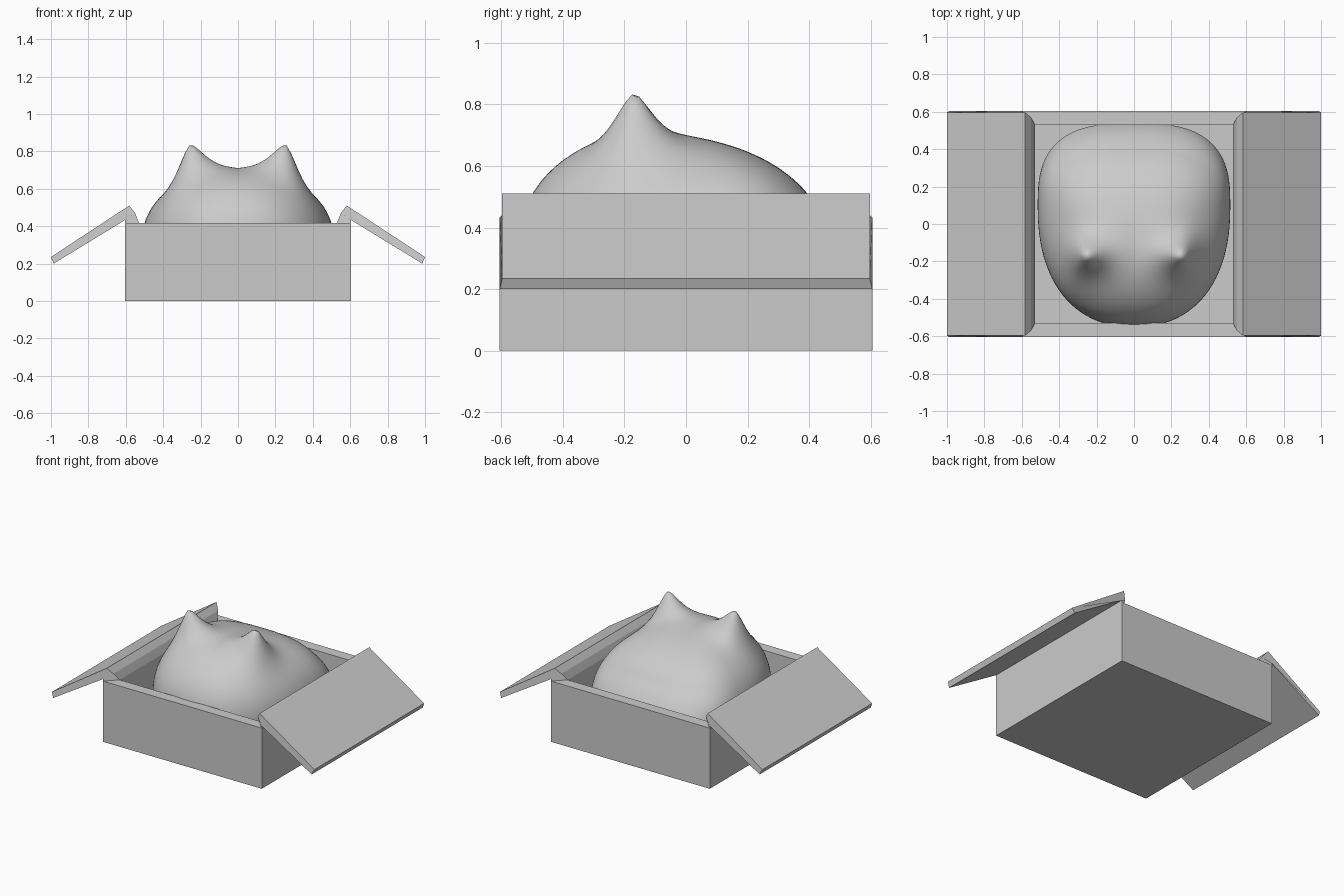
import bpy, bmesh, math

if "Cube" in bpy.data.objects:
    bpy.data.objects.remove(bpy.data.objects["Cube"])


def make(name, verts, faces, smooth=False):
    mesh = bpy.data.meshes.new(name)
    mesh.from_pydata(verts, [], faces)
    bm = bmesh.new()
    bm.from_mesh(mesh)
    bmesh.ops.recalc_face_normals(bm, faces=bm.faces)
    bm.to_mesh(mesh)
    bm.free()
    for p in mesh.polygons:
        p.use_smooth = smooth
    obj = bpy.data.objects.new(name, mesh)
    bpy.context.collection.objects.link(obj)
    return obj


# Open box: nested square loops from outer base to inner floor
OUT, INN, RIM, FLOOR = 0.605, 0.53, 0.418, 0.075
verts, faces = [], [(3, 2, 1, 0), (12, 13, 14, 15)]
for s, z in ((OUT, 0), (OUT, RIM), (INN, RIM), (INN, FLOOR)):
    verts += [(-s, -s, z), (s, -s, z), (s, s, z), (-s, s, z)]
for k in range(3):
    for i in range(4):
        j = (i + 1) % 4
        faces.append((4 * k + i, 4 * k + j, 4 * k + 4 + j, 4 * k + 4 + i))
make("box", verts, faces)

# Folded-out flaps: profile points (x, z, half length), mitred at the rim
profile = [(0.53, 0.418, 0.53), (0.55, 0.47, 0.57), (0.582, 0.51, 0.597),
           (1.0, 0.235, 0.597), (0.985, 0.2, 0.605), (0.605, 0.432, 0.605),
           (0.605, 0.418, 0.605)]
n = len(profile)
for side, name in ((1, "right_flap"), (-1, "left_flap")):
    verts = [(side * x, e * h, z) for e in (-1, 1) for x, z, h in profile]
    faces = [tuple(range(n)), tuple(range(n, 2 * n))]
    faces += [(i, (i + 1) % n, n + (i + 1) % n, n + i) for i in range(n)]
    make(name, verts, faces)


# Head: egg-shaped plan outline, domed, with two pulled-up ears
def outline(a):
    c, s = math.cos(a), math.sin(a)
    e, b = (2.8, 0.44) if s > 0 else (2.3, 0.65)
    x = 0.515 * math.copysign(abs(c) ** (2 / e), c)
    y = 0.1 + b * math.copysign(abs(s) ** (2 / e), s)
    return x, y


def ear(x, y):
    dx, dy = abs(x) - 0.26, y + 0.17
    dx /= 0.075 if dx > 0 else 0.115
    dy /= 0.095
    return 0.19 * math.exp(-math.hypot(dx, dy) ** 1.5)


def head_point(phi, a):
    r, c = math.sin(phi), math.cos(phi)
    x, y = outline(a)
    x, y = x * r, y * r
    if c < 0:
        return x, y, 0.3 - 0.22 * abs(c) ** 0.8
    z = 0.3 + 0.405 * c ** 0.88
    k = min(1, (z - 0.3) / 0.2)
    if y > 0:
        y *= 1 - 0.14 * k
    y -= 0.12 * (1 - r)
    return x, y, z + ear(x, y)


SEG, RINGS = 96, 64
verts = [head_point(0, 0)]
for i in range(1, RINGS):
    for j in range(SEG):
        verts.append(head_point(math.pi * i / RINGS, 2 * math.pi * j / SEG))
verts.append((0, 0, 0.08))
last = len(verts) - 1
faces = []
for j in range(SEG):
    k = (j + 1) % SEG
    faces.append((0, 1 + j, 1 + k))
    faces.append((last, last - SEG + k, last - SEG + j))
    for i in range(RINGS - 2):
        a = 1 + i * SEG
        faces.append((a + j, a + SEG + j, a + SEG + k, a + k))
make("animal_head", verts, faces, True)
